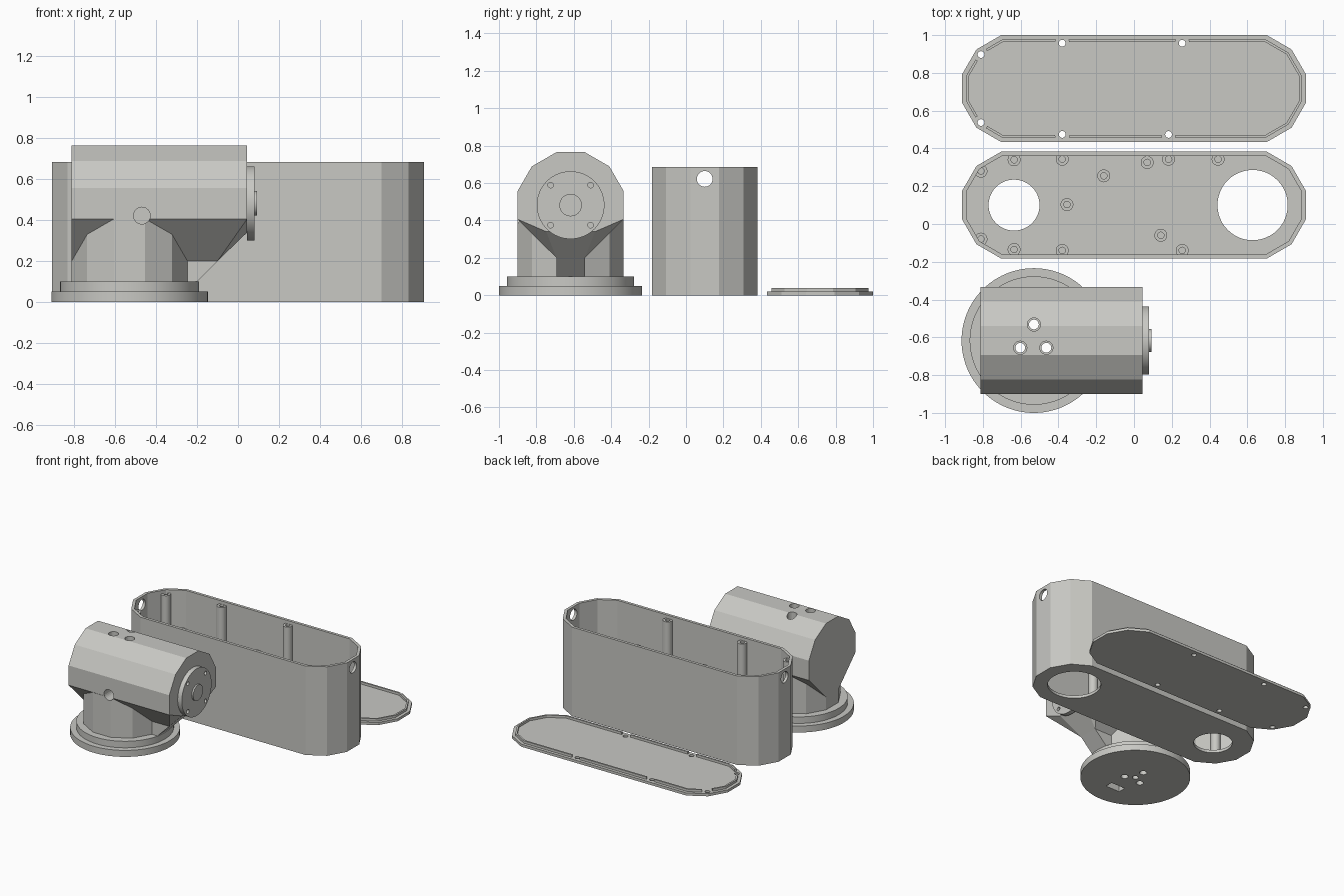
import bpy, bmesh, math
from mathutils import Vector, Matrix

if "Cube" in bpy.data.objects:
    bpy.data.objects.remove(bpy.data.objects["Cube"])

grey = bpy.data.materials.new("light_grey")
grey.diffuse_color = (0.58, 0.58, 0.55, 1)
grey.use_nodes = True
grey.node_tree.nodes["Principled BSDF"].inputs["Base Color"].default_value = grey.diffuse_color


def finish(name, bm):
    bmesh.ops.recalc_face_normals(bm, faces=bm.faces)
    me = bpy.data.meshes.new(name)
    bm.to_mesh(me)
    bm.free()
    me.materials.append(grey)
    ob = bpy.data.objects.new(name, me)
    bpy.context.scene.collection.objects.link(ob)
    return ob


def prism(name, outline, z0, z1):
    bm = bmesh.new()
    low = [bm.verts.new((x, y, z0)) for x, y in outline]
    top = [bm.verts.new((x, y, z1)) for x, y in outline]
    bm.faces.new(low)
    bm.faces.new(top)
    n = len(low)
    for i in range(n):
        j = (i + 1) % n
        bm.faces.new((low[i], low[j], top[j], top[i]))
    return finish(name, bm)


def cyl(name, centre, r, depth, axis="Z", seg=48):
    bm = bmesh.new()
    bmesh.ops.create_cone(bm, cap_ends=True, segments=seg, radius1=r, radius2=r, depth=depth)
    rot = {"Z": Matrix(), "X": Matrix.Rotation(math.pi / 2, 4, "Y"),
           "Y": Matrix.Rotation(math.pi / 2, 4, "X")}[axis]
    bmesh.ops.transform(bm, matrix=Matrix.Translation(centre) @ rot, verts=bm.verts)
    return finish(name, bm)


def cut(ob, *cutters):
    for c in cutters:
        c.hide_render = True
        m = ob.modifiers.new("cut", "BOOLEAN")
        m.operation, m.solver, m.object = "DIFFERENCE", "EXACT", c
    bpy.context.view_layer.update()
    me = bpy.data.meshes.new_from_object(ob.evaluated_get(bpy.context.evaluated_depsgraph_get()))
    ob.modifiers.clear()
    ob.data = me
    for c in cutters:
        bpy.data.objects.remove(c)


def smooth(ob):
    bpy.ops.object.select_all(action="DESELECT")
    ob.select_set(True)
    bpy.context.view_layer.objects.active = ob
    bpy.ops.object.shade_smooth_by_angle(angle=math.radians(20))


R = 0.283            # flat-to-centre radius of the twelve-sided shapes
HALF = 0.627         # centre distance of the rounded ends


def arc(r, cx, cy, start, count):
    k = r / math.cos(math.radians(15))
    return [(cx + k * math.cos(math.radians(start + 30 * i)),
             cy + k * math.sin(math.radians(start + 30 * i))) for i in range(count)]


def capsule(cy, inset=0.0):
    return arc(R - inset, HALF, cy, -75, 6) + arc(R - inset, -HALF, cy, 105, 6)


# Open case: walls, floor, cable holes
TY = 0.1
case = prism("case", capsule(TY), 0, 0.685)
cut(case, prism("cavity", capsule(TY, 0.022), 0.022, 0.8),
    cyl("floor_hole_small", (-0.635, TY, 0), 0.135, 0.2),
    cyl("floor_hole_large", (0.628, TY, 0), 0.186, 0.2),
    cyl("end_hole", (0, TY, 0.622), 0.042, 3, "X", 32))

# Screw posts and floor standoffs
lid_screws = [(-0.81, 0.18), (-0.81, -0.18), (-0.38, 0.243), (-0.38, -0.24),
              (0.183, 0.243), (0.255, -0.24)]
standoffs = [(-0.635, 0.24), (-0.635, -0.235), (0.07, 0.226), (0.445, 0.243),
             (-0.16, 0.155), (-0.355, 0.003), (0.142, -0.16)]
for kind, spots, top in (("screw_post", lid_screws, 0.66), ("standoff", standoffs, 0.06)):
    for x, y in spots:
        post = cyl(kind, (x, TY + y, (0.01 + top) / 2), 0.034, top - 0.01, seg=24)
        cut(post, cyl("bore", (x, TY + y, top), 0.017, 0.08, seg=16))
        smooth(post)

# Lid plate with raised locating rim, mirrored relative to the case
LY = 0.717
lid = prism("lid", capsule(LY), 0, 0.02)
rim = prism("lid_rim", capsule(LY, 0.023), 0.019, 0.038)
cut(rim, prism("rim_inner", capsule(LY, 0.036), 0, 0.1),
    *[cyl("gap", (x, LY - y, 0.03), 0.038, 0.1, seg=24) for x, y in lid_screws])
cut(lid, *[cyl("hole", (x, LY - y, 0), 0.018, 0.1, seg=20) for x, y in lid_screws])

# Motor unit: stepped round base and twelve-sided pedestal
MX, MY, MZ = -0.53, -0.617, 0.482
base = cyl("base_disc", (MX, MY, 0.025), 0.383, 0.05, seg=96)
step = cyl("base_step", (MX, MY, 0.075), 0.34, 0.05, seg=96)
pedestal = prism("pedestal", arc(R, MX, MY, 15, 12), 0.1, 0.405)

# Housing barrel with wedge-shaped underside, tapered at the front end
X0, X1 = MX - R, 0.045
bm = bmesh.new()
for y, z in arc(R, MY, MZ, -15, 8):
    for x in (X0, X1):
        bm.verts.new((x, y, z))
for s in (-1, 1):
    for p in ((X0, 0.076, 0.2), (-0.1, 0.076, 0.2), (X1, 0.13, 0.34)):
        bm.verts.new((p[0], MY + s * p[1], p[2]))
bmesh.ops.convex_hull(bm, input=bm.verts)
bmesh.ops.dissolve_limit(bm, angle_limit=0.005, verts=bm.verts, edges=bm.edges)
housing = finish("motor_housing", bm)

# Sloped rib below the barrel
bm = bmesh.new()
sides = [[bm.verts.new((x, MY + s * 0.076, z)) for x, z in
          ((-0.4, 0.1), (-0.2, 0.1), (-0.1, 0.2), (-0.4, 0.2))] for s in (-1, 1)]
for f in sides:
    bm.faces.new(f)
for i in range(4):
    j = (i + 1) % 4
    bm.faces.new((sides[0][i], sides[0][j], sides[1][j], sides[1][i]))
finish("support_rib", bm)

# Screw shafts through the whole unit, side cable hole and underside slot
screws = [(MX, MY + 0.085), (MX - 0.072, MY - 0.038), (MX + 0.066, MY - 0.038)]
for ob in (base, step, pedestal, housing):
    tools = [cyl("shaft", (x, y, 0.5), 0.026, 2, seg=20) for x, y in screws]
    if ob is housing:
        tools += [cyl("counterbore", (x, y, 0.8), 0.035, 0.5, seg=20) for x, y in screws]
    if ob in (housing, pedestal):
        tools.append(cyl("side_hole", (-0.47, MY - R, 0.422), 0.041, 0.3, "Y", 24))
    else:
        tools.append(cyl("centre_hole", (MX, MY, 0), 0.022, 0.3, seg=20))
        tools.append(prism("slot", [(-0.57, -0.84), (-0.45, -0.84), (-0.45, -0.78),
                                    (-0.57, -0.78)], -0.1, 0.2))
    cut(ob, *tools)
smooth(base)
smooth(step)

# Drive flange with screw holes and shaft boss
flange = cyl("drive_flange", (0.0625, MY, MZ), 0.181, 0.035, "X", 64)
cut(flange, *[cyl("hole", (0.08, MY + a * 0.107, MZ + b * 0.107), 0.015, 0.05, "X", 16)
              for a in (-1, 1) for b in (-1, 1)])
smooth(flange)
smooth(cyl("shaft_boss", (0.08, MY, MZ), 0.06, 0.025, "X", 40))
